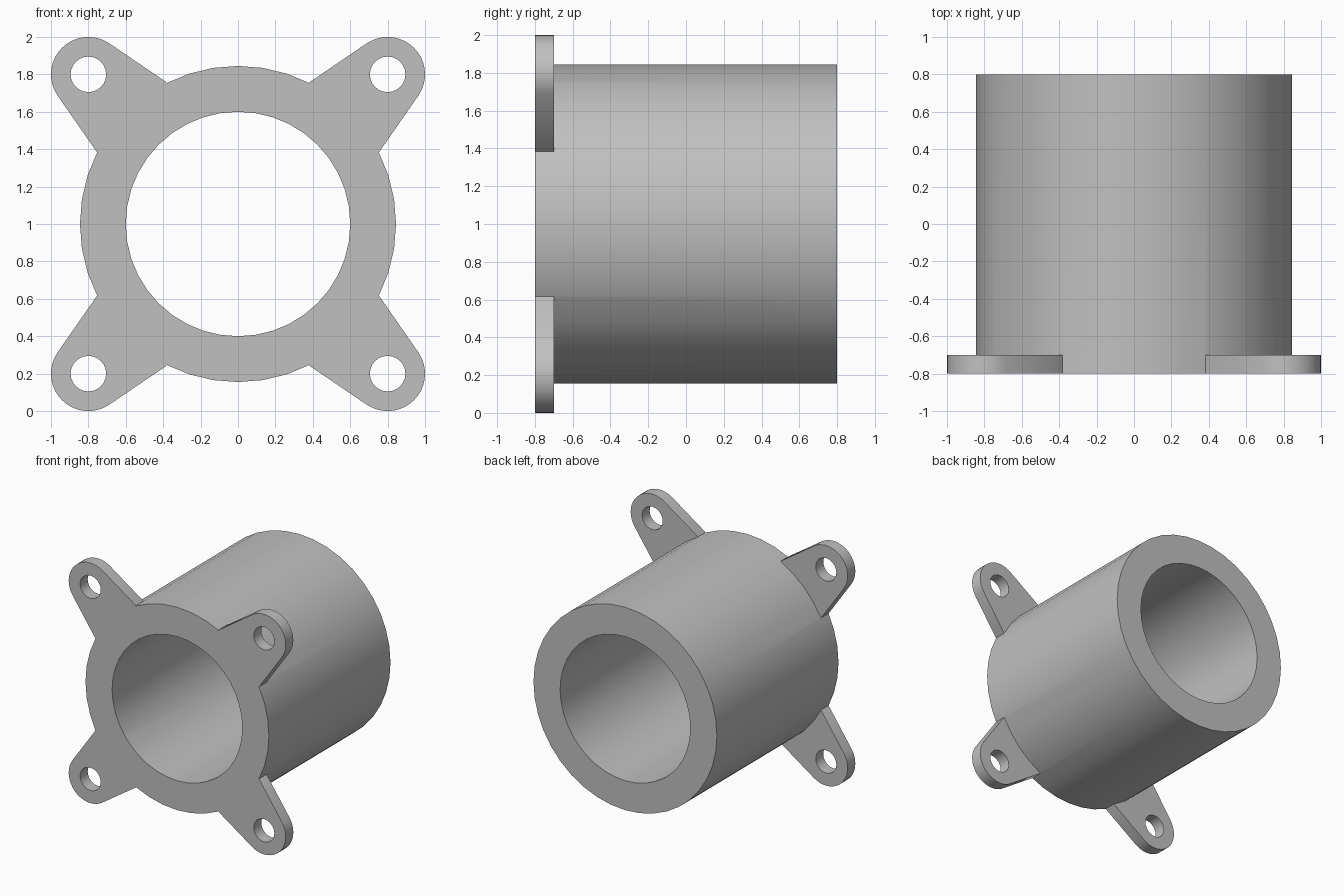
import bpy, bmesh
from math import sin, cos, radians, pi

cube = bpy.data.objects.get("Cube")
if cube:
    bpy.data.objects.remove(cube, do_unlink=True)

FRONT, BACK, LUG_BACK = -0.8, 0.8, -0.7
AXIS_Z = 1.0
OUTER_R, BORE_R = 0.845, 0.6
LUG_R, HOLE_R, LUG_POS = 0.2, 0.095, 0.8

grey = bpy.data.materials.new("light grey")
grey.use_nodes = True
colour = (0.53, 0.53, 0.53, 1)
grey.diffuse_color = colour
grey.node_tree.nodes["Principled BSDF"].inputs["Base Color"].default_value = colour


def circle(radius, count, cx=0, cz=0):
    return [(cx + radius * cos(2 * pi * i / count), cz + radius * sin(2 * pi * i / count))
            for i in range(count)]


def prism(name, outlines, y0, y1):
    """Extrude closed x-z outlines along y into one object."""
    bm = bmesh.new()
    for outline in outlines:
        face = bm.faces.new([bm.verts.new((x, y0, z + AXIS_Z)) for x, z in outline])
        grown = bmesh.ops.extrude_face_region(bm, geom=[face], use_keep_orig=True)
        moved = [v for v in grown["geom"] if isinstance(v, bmesh.types.BMVert)]
        bmesh.ops.translate(bm, verts=moved, vec=(0, y1 - y0, 0))
    bmesh.ops.recalc_face_normals(bm, faces=bm.faces)
    mesh = bpy.data.meshes.new(name)
    bm.to_mesh(mesh)
    bm.free()
    mesh.materials.append(grey)
    obj = bpy.data.objects.new(name, mesh)
    bpy.context.collection.objects.link(obj)
    return obj


def combine(target, other, operation):
    mod = target.modifiers.new(operation.lower(), "BOOLEAN")
    mod.operation, mod.solver, mod.object = operation, "EXACT", other
    bpy.context.view_layer.objects.active = target
    bpy.ops.object.modifier_apply(modifier=mod.name)
    bpy.data.objects.remove(other, do_unlink=True)


# Tapered lug: rounded tip, straight sides running into the tube wall
tip = [(LUG_POS + LUG_R * cos(radians(a)), LUG_POS + LUG_R * sin(radians(a)))
       for a in [-34.2 + 158.4 * i / 18 for i in range(19)]]
lug = tip + [(0.385, 0.76), (0.355, 0.7), (0.7, 0.355), (0.755, 0.385)]
corners = [(sx, sz) for sx in (-1, 1) for sz in (-1, 1)]
lugs = [[(x * sx, z * sz) for x, z in lug] for sx, sz in corners]

# Tube with four mounting lugs
body = prism("flanged_tube", [circle(OUTER_R, 40)], FRONT, BACK)
combine(body, prism("mounting_lugs", lugs, FRONT, LUG_BACK), "UNION")

# Central bore and bolt holes
combine(body, prism("bore_cutter", [circle(BORE_R, 40)], FRONT - 0.1, BACK + 0.1), "DIFFERENCE")
holes = [circle(HOLE_R, 24, sx * LUG_POS, sz * LUG_POS) for sx, sz in corners]
combine(body, prism("bolt_hole_cutter", holes, FRONT - 0.1, LUG_BACK + 0.1), "DIFFERENCE")

# Smooth round walls, crisp rims
bpy.ops.object.select_all(action="DESELECT")
body.select_set(True)
bpy.context.view_layer.objects.active = body
bpy.ops.object.shade_smooth_by_angle(angle=radians(30))
